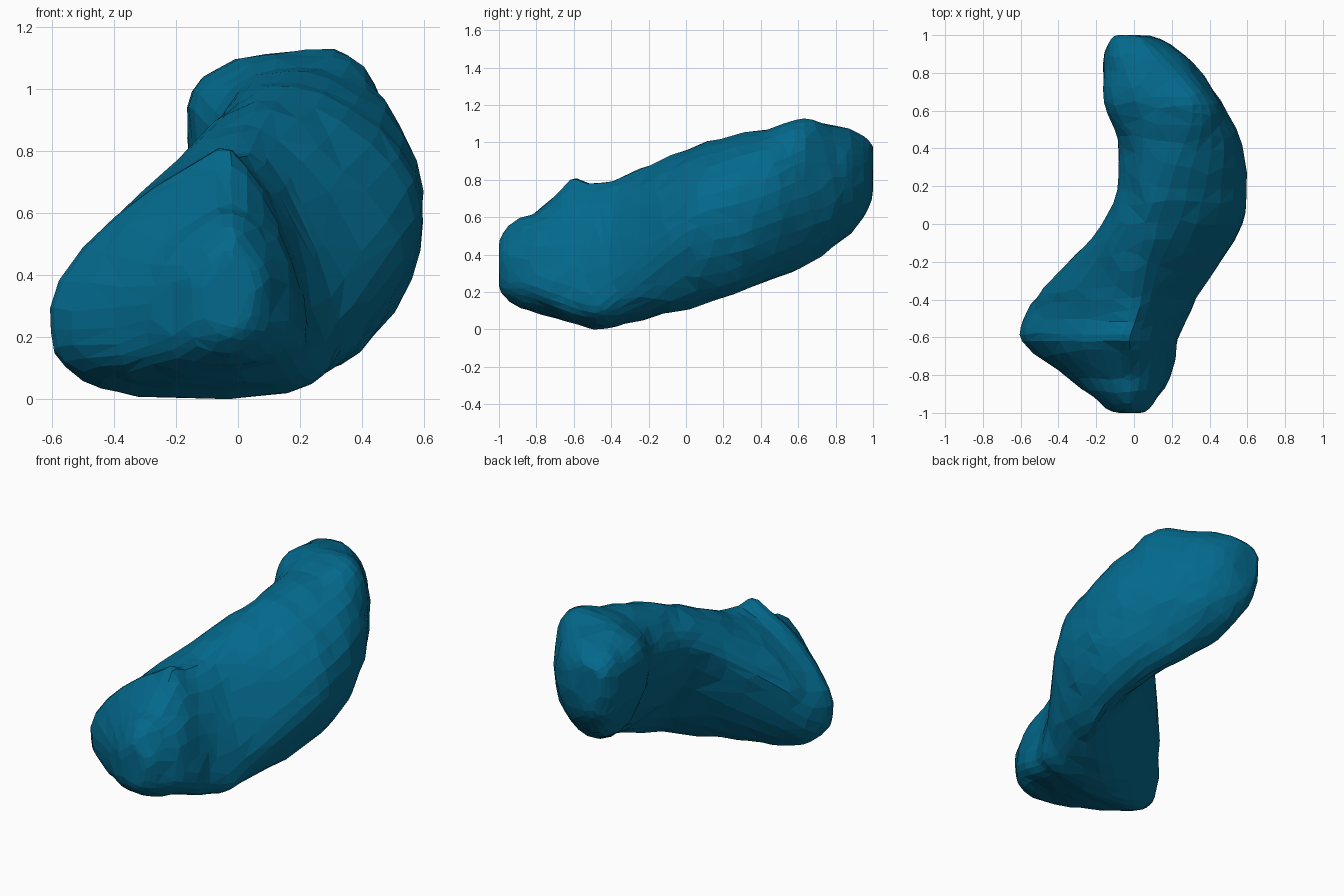
import bpy, bmesh, math
from mathutils import noise, Vector

if "Cube" in bpy.data.objects:
    bpy.data.objects.remove(bpy.data.objects["Cube"])

SIDES, STEPS = 28, 4

# Stations along the body: y, x min/max, z min/max, x of top, x of bottom,
# z of left side, z of right side, fullness upper-right, fullness lower-left
STATIONS = [
    (-1.00, -.08, .03, .23, .45, -.03, -.03, .34, .32, 2.0, 2.0),
    (-.92, -.22, .12, .13, .57, -.04, -.05, .30, .30, 2.0, 2.4),
    (-.80, -.37, .20, .09, .63, -.04, -.10, .27, .25, 1.8, 2.8),
    (-.62, -.60, .23, .04, .78, -.04, -.12, .27, .20, 1.55, 2.8),
    (-.48, -.58, .29, .00, .785, .01, -.10, .28, .16, 1.45, 3.0),
    (-.33, -.47, .37, .03, .825, .02, .05, .42, .28, 1.5, 2.2),
    (.00, -.17, .575, .11, .96, .09, .30, .72, .55, 1.8, 1.35),
    (.25, -.085, .60, .18, 1.04, .16, .32, .80, .62, 1.9, 1.4),
    (.45, -.09, .565, .26, 1.08, .23, .28, .84, .68, 2.0, 1.6),
    (.63, -.155, .47, .34, 1.125, .29, .20, .90, .75, 2.2, 1.9),
    (.80, -.165, .355, .45, 1.09, .16, .12, .90, .77, 2.2, 2.2),
    (.92, -.15, .23, .56, 1.045, .05, .04, .88, .80, 2.2, 2.2),
    (1.00, -.09, .03, .75, .97, -.03, -.03, .87, .86, 2.0, 2.0),
]


def ramp(y, keys):
    """Piecewise linear value along the body."""
    for (ya, va), (yb, vb) in zip(keys, keys[1:]):
        if y <= yb:
            return va + (vb - va) * max(0, (y - ya) / (yb - ya))
    return keys[-1][1]


def spline(a, b, c, d, t):
    """Smooth value between b and c, allowing for uneven station spacing."""
    h = c[0] - b[0]
    out = []
    for i in range(len(b)):
        m1 = h * (c[i] - a[i]) / (c[0] - a[0])
        m2 = h * (d[i] - b[i]) / (d[0] - b[0])
        out.append((2*t**3 - 3*t*t + 1) * b[i] + (t**3 - 2*t*t + t) * m1
                   + (3*t*t - 2*t**3) * c[i] + (t**3 - t*t) * m2)
    return out


def section(s):
    """Closed loop of four superellipse quarters touching the station's extents."""
    y, x0, x1, z0, z1, xt, xb, zl, zr, pur, pll = s
    pul = ramp(y, [(-1, 1.8), (-.6, 1.45), (-.2, 1.6), (.4, 2.0), (.7, 2.6)])
    plr = ramp(y, [(-1, 2.0), (-.6, 2.8), (-.4, 2.6), (0, 1.6), (.5, 1.8), (1, 2.0)])
    pts = []
    for k in range(SIDES):
        a = 2 * math.pi * (k + .5) / SIDES
        c, n = math.cos(a), math.sin(a)
        right, up = c > 0, n > 0
        p = (pur if up else plr) if right else (pul if up else pll)
        u, v = abs(c) ** (2 / p), abs(n) ** (2 / p)
        cx = xt if up else xb
        cz = zr if right else zl
        pts.append(Vector((cx + u * ((x1 if right else x0) - cx), y,
                           cz + v * ((z1 if up else z0) - cz))))
    return pts


# Sweep the sections into one closed lump, with rounded ends
bm = bmesh.new()
rings = []
last = len(STATIONS) - 1
for i in range(last):
    quad = [STATIONS[min(max(i + j, 0), last)] for j in (-1, 0, 1, 2)]
    y0, h = quad[1][0], quad[2][0] - quad[1][0]
    for step in range(STEPS):
        t = step / STEPS
        s = spline(*quad, t)
        if i == 0:
            s[0] = y0 + h * (1 - math.cos(t * math.pi / 2))
        elif i == last - 1:
            s[0] = y0 + h * math.sin(t * math.pi / 2)
        rings.append(section(s))
rings.append(section(STATIONS[-1]))

loops = []
for n, ring in enumerate(rings):
    loop = []
    for p in ring:
        # gentle lumps, kept small so the outline holds
        if 0 < n < len(rings) - 1:
            lump = noise.noise_vector(p * 8) * .014
            lump.y *= .3
            p = p + lump
        p.z = max(p.z, 0)
        loop.append(bm.verts.new(p))
    loops.append(loop)
for a, b in zip(loops, loops[1:]):
    for k in range(SIDES):
        m = (k + 1) % SIDES
        bm.faces.new((a[k], a[m], b[m], b[k]))
bm.faces.new(loops[0])
bm.faces.new(loops[-1])
bmesh.ops.triangulate(bm, faces=bm.faces[:])

# Small raised nub on the crest of the front lobe
for v in bm.verts:
    d = (v.co - Vector((-.05, -.6, .78))).length
    if d < .08:
        v.co.z += .04 * (1 - d / .08)

bmesh.ops.recalc_face_normals(bm, faces=bm.faces[:])
mesh = bpy.data.meshes.new("curved_lump")
bm.to_mesh(mesh)
bm.free()
body = bpy.data.objects.new("curved_lump", mesh)
bpy.context.collection.objects.link(body)

# Irregular flat facets
dec = body.modifiers.new("facets", 'DECIMATE')
dec.ratio = .5

mat = bpy.data.materials.new("teal")
mat.diffuse_color = (.001, .14, .26, 1)
mat.use_nodes = True
mat.node_tree.nodes["Principled BSDF"].inputs["Base Color"].default_value = mat.diffuse_color
mesh.materials.append(mat)
